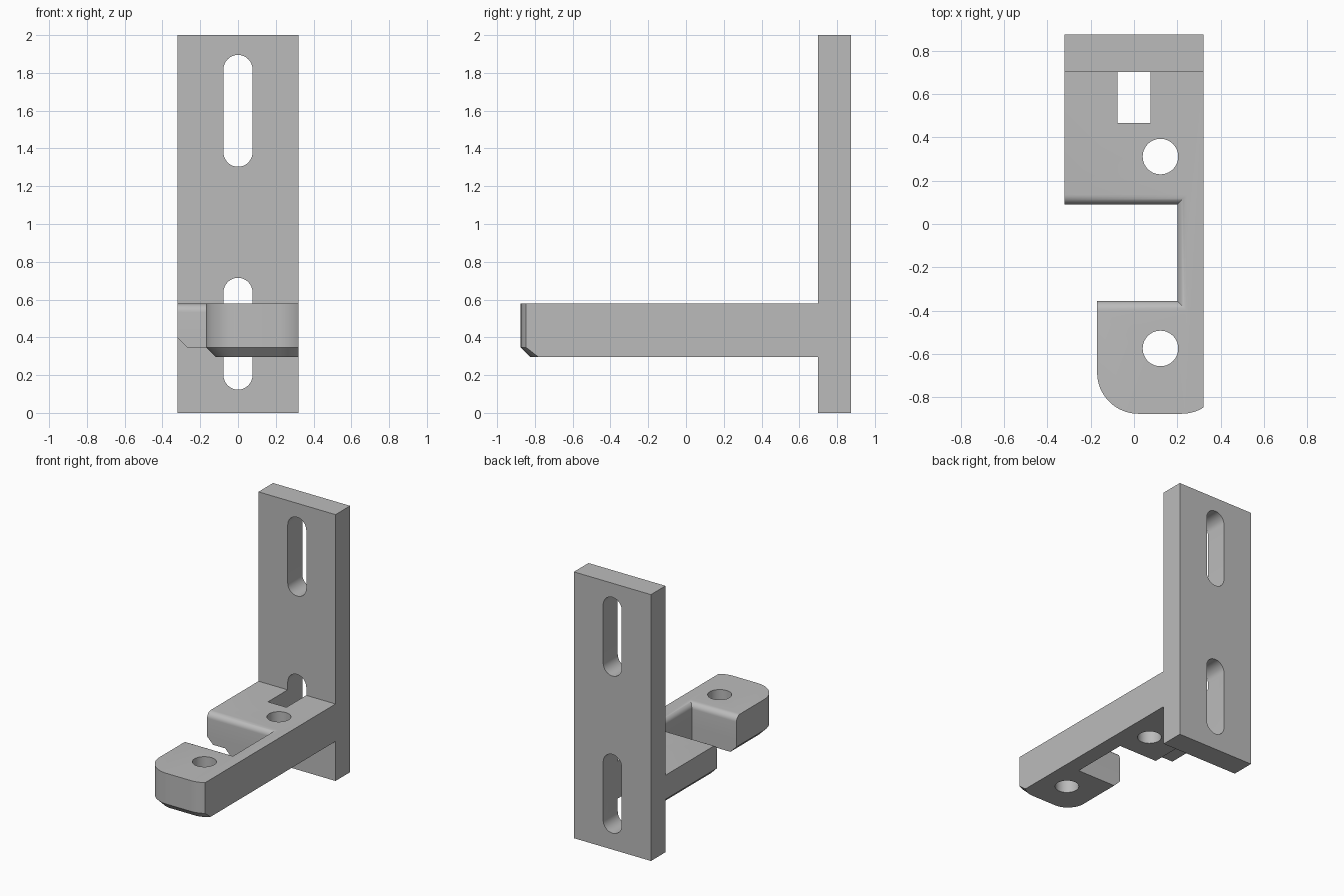
import bpy, bmesh
from math import sin, cos, pi, radians

cube = bpy.data.objects.get("Cube")
if cube:
    bpy.data.objects.remove(cube, do_unlink=True)

grey = bpy.data.materials.new("plain grey")
grey.use_nodes = True
colour = (0.5, 0.5, 0.5, 1)
grey.diffuse_color = colour
grey.node_tree.nodes["Principled BSDF"].inputs["Base Color"].default_value = colour


def loft(name, rings):
    """Skin a stack of matching closed rings and cap both ends."""
    bm = bmesh.new()
    loops = [[bm.verts.new(p) for p in ring] for ring in rings]
    n = len(loops[0])
    for a, b in zip(loops, loops[1:]):
        for i in range(n):
            j = (i + 1) % n
            bm.faces.new((a[i], a[j], b[j], b[i]))
    bm.faces.new(loops[0])
    bm.faces.new(loops[-1])
    bmesh.ops.remove_doubles(bm, verts=bm.verts, dist=1e-5)
    bmesh.ops.recalc_face_normals(bm, faces=bm.faces)
    mesh = bpy.data.meshes.new(name)
    bm.to_mesh(mesh)
    bm.free()
    mesh.materials.append(grey)
    obj = bpy.data.objects.new(name, mesh)
    bpy.context.collection.objects.link(obj)
    return obj


def arc(cx, cy, r, start, end, steps=16):
    angles = [radians(start + (end - start) * i / steps) for i in range(steps + 1)]
    return [(cx + r * cos(a), cy + r * sin(a)) for a in angles]


RIGHT, JOIN = 0.32, 0.78   # outer wall, and arm end buried in the plate


def arm_ring(z, pad_left, inset=0.0, fillet=0.0):
    """Arm outline at height z; inset shrinks the nose, fillet the gap edges."""
    left, r = -0.17 + inset, 0.19 - inset
    pts = [(RIGHT, JOIN), (pad_left, JOIN), (pad_left, 0.09 + fillet),
           (0.2 + fillet, 0.09 + fillet), (0.2 + fillet, -0.355 - fillet),
           (left, -0.355 - fillet)]
    pts += arc(0.02, -0.685, r, 180, 270)
    # nose corner is clipped by the straight outer wall
    cx = 0.22
    stop = 270 + math_asin_deg((RIGHT - cx) / r)
    pts += arc(cx, -0.685, r, 270, stop, 8)
    return [(x, y, z) for x, y in pts]


def math_asin_deg(s):
    from math import asin, degrees
    return degrees(asin(s))


# Arm: chamfered underside, stepped rear pad, rounded edges around the gap
TOP, F = 0.578, 0.045
rings = [arm_ring(0.297, -0.12, inset=0.05), arm_ring(0.347, -0.17),
         arm_ring(0.347, -0.27), arm_ring(0.397, -0.32)]
for i in range(9):
    a = pi / 2 * i / 8
    rings.append(arm_ring(TOP - F + F * sin(a), -0.32, fillet=F * (1 - cos(a))))
arm = loft("arm", rings)

# Upright mounting plate
bracket = loft("bracket", [[(x, y, z) for x, y in
               ((-0.32, 0.7), (0.32, 0.7), (0.32, 0.873), (-0.32, 0.873))]
               for z in (0, 2)])


def slot(name, low, high, front):
    r = 0.077
    outline = arc(0, high - r, r, 0, 180) + arc(0, low + r, r, 180, 360)
    return loft(name, [[(x, y, z) for x, z in outline] for y in (front, 1)])


def hole(name, y):
    outline = arc(0.122, y, 0.082, 0, 352.5, 47)
    return loft(name, [[(x, v, z) for x, v in outline] for z in (0.1, 0.8)])


# Lower slot runs forward through the arm, leaving its square opening
cutters = [slot("upper_slot_cutter", 1.303, 1.895, 0.6),
           slot("lower_slot_cutter", 0.123, 0.715, 0.465),
           hole("rear_hole_cutter", 0.311), hole("front_hole_cutter", -0.574)]

for helper in [arm] + cutters:
    mod = bracket.modifiers.new(helper.name, 'BOOLEAN')
    mod.operation = 'UNION' if helper is arm else 'DIFFERENCE'
    mod.solver = 'EXACT'
    mod.object = helper

# Apply the cuts, remove the helpers and shade the curved faces smooth
bpy.ops.object.select_all(action='DESELECT')
bpy.context.view_layer.objects.active = bracket
bracket.select_set(True)
for mod in list(bracket.modifiers):
    bpy.ops.object.modifier_apply(modifier=mod.name)
for helper in [arm] + cutters:
    bpy.data.objects.remove(helper, do_unlink=True)
bpy.ops.object.shade_smooth_by_angle(angle=radians(30))
